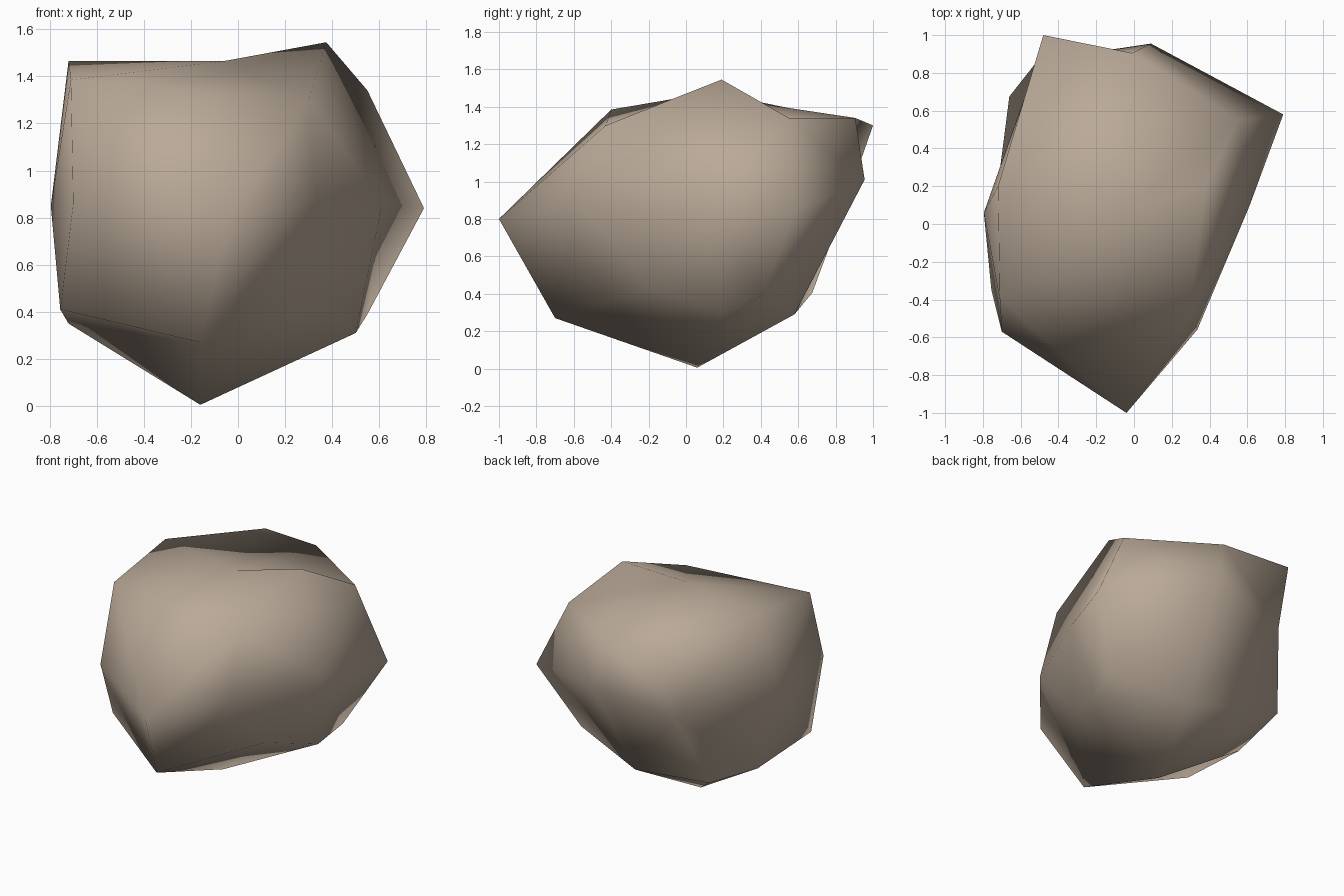
import bpy, bmesh
from mathutils import Vector

if "Cube" in bpy.data.objects:
    bpy.data.objects.remove(bpy.data.objects["Cube"])

# Corner points of the boulder
PTS = {
    # underside
    "base": (-.16, .06, .005), "low_front": (-.16, -.70, .27), "low_fr": (.35, -.19, .43),
    "low_right": (.50, .20, .31), "low_br": (.55, .41, .39), "low_back": (0, .58, .29),
    "low_left": (-.72, .21, .35), "low_fl": (-.755, -.35, .41), "low_bl": (-.66, .675, .405),
    # girth
    "nose": (-.04, -1.0, .80), "mid_fr": (.335, -.56, .86), "mid_right": (.79, .58, .84),
    "side": (.613, .10, .86),
    "mid_back": (.09, .955, 1.01), "mid_bl": (-.51, .865, .915), "mid_left": (-.795, .06, .85),
    "mid_fl": (-.70, -.57, .86),
    # crown
    "top_fr": (.30, -.43, 1.30), "top_right": (.55, .55, 1.34), "top_back": (-.01, .905, 1.34),
    "top_bl": (-.48, 1.0, 1.30), "top_left": (-.72, .20, 1.465), "top_fl": (-.71, -.40, 1.385),
    "dip": (-.06, .07, 1.465), "peak": (.375, .19, 1.545),
}
# Ridges and hollows that must run between two given corners
RIDGES = [
    ("top_bl", "top_back"), ("mid_back", "mid_bl"), ("top_back", "mid_bl"),
    ("dip", "top_right"), ("peak", "top_right"), ("top_right", "top_back"),
    ("top_fl", "top_fr"), ("top_fl", "dip"), ("nose", "top_fl"), ("peak", "top_fr"),
    ("mid_fr", "side"), ("side", "mid_right"), ("low_fl", "low_front"), ("top_bl", "top_left"),
    ("base", "low_left"), ("low_left", "low_front"),
    ("mid_left", "mid_bl"), ("low_left", "mid_bl"), ("low_left", "low_bl"),
]
CENTRE = Vector((0, .05, .82))

# Wrap the points with triangles on a sphere
bm = bmesh.new()
vert = {n: bm.verts.new((Vector(p) - CENTRE).normalized()) for n, p in PTS.items()}
bmesh.ops.convex_hull(bm, input=list(bm.verts))


def make_ridge(a, b):
    """Turn the edge that crosses the line a-b, if there is one."""
    if bm.edges.get((a, b)):
        return
    for e in bm.edges:
        if len(e.link_faces) == 2:
            ends = {v for f in e.link_faces for v in f.verts} - set(e.verts)
            if ends == {a, b}:
                bmesh.utils.edge_rotate(e, True)
                return


for _ in range(2):
    for a, b in RIDGES:
        make_ridge(vert[a], vert[b])

# Move the corners to their real places
for n, p in PTS.items():
    vert[n].co = p
bmesh.ops.recalc_face_normals(bm, faces=bm.faces)
for f in bm.faces:
    f.smooth = True

mesh = bpy.data.meshes.new("boulder")
bm.to_mesh(mesh)
bm.free()
stone = bpy.data.materials.new("warm grey stone")
stone.diffuse_color = (.49, .40, .315, 1)
stone.use_nodes = True
stone.node_tree.nodes["Principled BSDF"].inputs["Base Color"].default_value = stone.diffuse_color
mesh.materials.append(stone)
bpy.context.collection.objects.link(bpy.data.objects.new("boulder", mesh))
